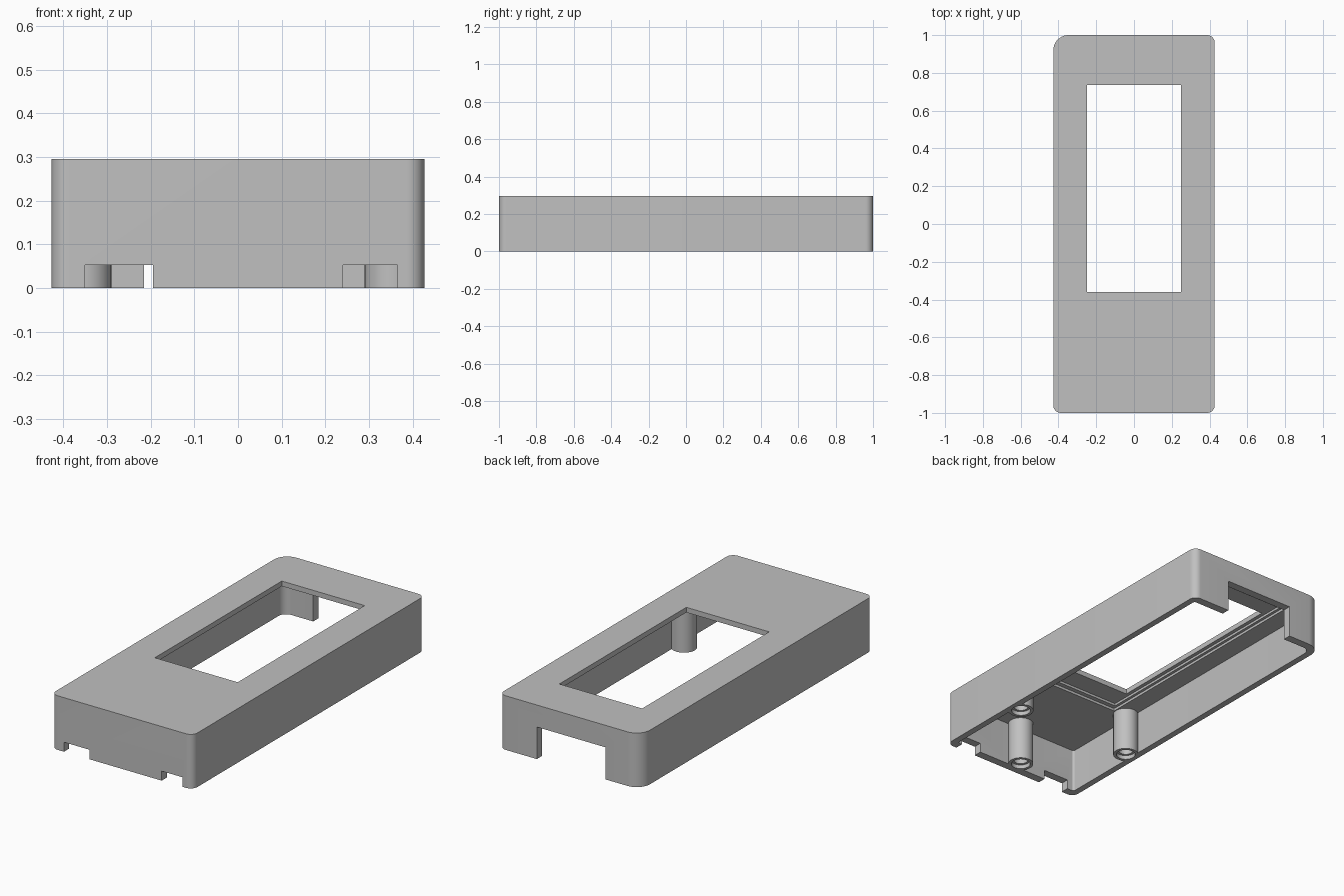
import bpy, bmesh, math

if "Cube" in bpy.data.objects:
    bpy.data.objects.remove(bpy.data.objects["Cube"], do_unlink=True)

W, L, H = 0.427, 1.0, 0.295      # half width, half length, height
TX, TY = 0.035, 0.045            # side and end wall thickness
CEILING = 0.24

grey = bpy.data.materials.new("plain grey")
grey.use_nodes = True
colour = (0.53, 0.53, 0.53, 1)
grey.diffuse_color = colour
grey.node_tree.nodes["Principled BSDF"].inputs["Base Color"].default_value = colour


def prism(name, outline, z0, z1):
    """Solid with a flat outline, standing between two heights."""
    bm = bmesh.new()
    face = bm.faces.new([bm.verts.new((x, y, z0)) for x, y in outline])
    top = bmesh.ops.extrude_face_region(bm, geom=[face])["geom"]
    for v in top:
        if isinstance(v, bmesh.types.BMVert):
            v.co.z = z1
    bmesh.ops.recalc_face_normals(bm, faces=bm.faces[:])
    mesh = bpy.data.meshes.new(name)
    bm.to_mesh(mesh)
    bm.free()
    mesh.materials.append(grey)
    ob = bpy.data.objects.new(name, mesh)
    bpy.context.collection.objects.link(ob)
    return ob


def rounded(hx, hy, radii, steps=10):
    """Rectangle outline; radii run counter-clockwise from the +x +y corner."""
    pts = []
    for i, (sx, sy) in enumerate([(1, 1), (-1, 1), (-1, -1), (1, -1)]):
        r = radii[i]
        for k in range(steps + 1):
            a = math.pi / 2 * (i + k / steps)
            pts.append((sx * (hx - r) + r * math.cos(a), sy * (hy - r) + r * math.sin(a)))
    return pts


def rect(x0, x1, y0, y1):
    return [(x0, y0), (x1, y0), (x1, y1), (x0, y1)]


def circle(cx, cy, r, n=32):
    return [(cx + r * math.cos(2 * math.pi * k / n), cy + r * math.sin(2 * math.pi * k / n))
            for k in range(n)]


def combine(target, tool, operation):
    tool.hide_render = True
    mod = target.modifiers.new(tool.name, "BOOLEAN")
    mod.operation, mod.solver, mod.object = operation, "EXACT", tool
    bpy.context.view_layer.objects.active = target
    bpy.ops.object.modifier_apply(modifier=mod.name)
    bpy.data.objects.remove(tool, do_unlink=True)


# Outer shell, hollow from below
shell = prism("case_shell", rounded(W, L, (0.04, 0.08, 0.04, 0.04)), 0, H)
cavity = rounded(W - TX, L - TY, (0.012, 0.045, 0.012, 0.012))
combine(shell, prism("cavity", cavity, -0.1, CEILING), "DIFFERENCE")

# Stepped recess under the window, then the window itself
cuts = [
    ("outer_recess", rect(-0.285, 0.285, -0.5, 0.87), 0.1, 0.254),
    ("inner_recess", rect(-0.27, 0.27, -0.475, 0.85), 0.1, 0.267),
    ("window", rect(-0.25, 0.25, -0.36, 0.735), 0.1, 0.4),
    # Openings in the end walls
    ("back_opening", rect(-0.215, 0.2, 0.93, 1.1), -0.1, 0.175),
    ("front_notch_right", rect(-0.35, -0.195, -1.1, -0.94), -0.1, 0.052),
    ("front_notch_left", rect(0.24, 0.365, -1.1, -0.94), -0.1, 0.052),
]
for cut in cuts:
    combine(shell, prism(*cut), "DIFFERENCE")

# Screw posts with stepped holes
for px, py in [(-0.355, -0.49), (0.355, -0.49), (0, -0.915)]:
    combine(shell, prism("screw_post", circle(px, py, 0.065), 0, CEILING + 0.02), "UNION")
    combine(shell, prism("counterbore", circle(px, py, 0.049), -0.1, 0.022), "DIFFERENCE")
    combine(shell, prism("screw_hole", circle(px, py, 0.036), -0.1, 0.18), "DIFFERENCE")

bpy.ops.object.select_all(action="DESELECT")
shell.select_set(True)
bpy.context.view_layer.objects.active = shell
bpy.ops.object.shade_smooth_by_angle(angle=math.radians(30))
